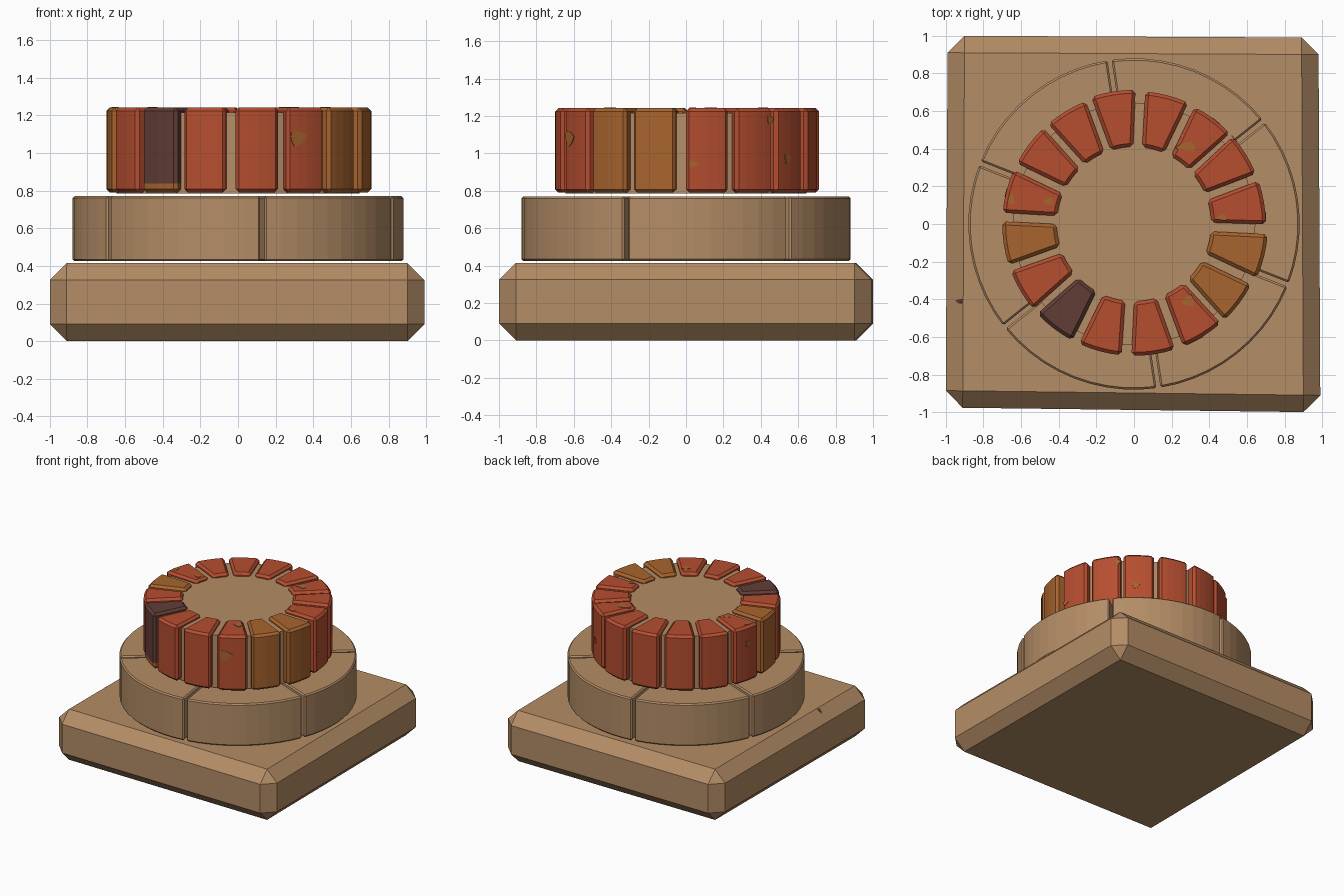
import bpy
import bmesh
from math import radians, degrees, sin, cos, asin, atan2
from mathutils import Matrix, Vector

cube = bpy.data.objects.get("Cube")
if cube:
    bpy.data.objects.remove(cube, do_unlink=True)


def linear(v):
    v /= 255
    return v / 12.92 if v <= 0.04045 else ((v + 0.055) / 1.055) ** 2.4


def material(name, r, g, b):
    col = (linear(r), linear(g), linear(b), 1)
    m = bpy.data.materials.new(name)
    m.use_nodes = True
    m.diffuse_color = col
    m.node_tree.nodes["Principled BSDF"].inputs["Base Color"].default_value = col
    return m


STONE = material("sandstone", 180, 141, 102)
RED = material("red brick", 182, 78, 48)
ORANGE = material("orange brick", 168, 100, 46)
DARK = material("dark brick", 98, 61, 55)


def finish(bm, name, *mats):
    bmesh.ops.recalc_face_normals(bm, faces=bm.faces[:])
    me = bpy.data.meshes.new(name)
    bm.to_mesh(me)
    bm.free()
    for m in mats:
        me.materials.append(m)
    ob = bpy.data.objects.new(name, me)
    bpy.context.collection.objects.link(ob)
    return ob


def prism(outline, z0, z1, bevel):
    """Extrude a plan outline upwards and chamfer its sharp edges."""
    bm = bmesh.new()
    face = bm.faces.new([bm.verts.new((x, y, z0)) for x, y in outline])
    top = bmesh.ops.extrude_face_region(bm, geom=[face])["geom"]
    for v in top:
        if isinstance(v, bmesh.types.BMVert):
            v.co.z = z1
    bmesh.ops.recalc_face_normals(bm, faces=bm.faces[:])
    sharp = [e for e in bm.edges if e.calc_face_angle(0) > radians(30)]
    bmesh.ops.bevel(bm, geom=sharp, offset=bevel, segments=1,
                    profile=0.5, affect='EDGES')
    return bm


def wedge(mid, span, r0, r1, gap, segs):
    """Plan outline of a ring block, with parallel-sided gaps to its neighbours."""
    pts = []
    for r, way in ((r1, 1), (r0, -1)):
        half = radians(span / 2) - asin(gap / 2 / r)
        for i in range(segs + 1):
            a = radians(mid) + way * half * (2 * i / segs - 1)
            pts.append((r * cos(a), r * sin(a)))
    return pts


# Slightly uneven chamfered base slab
slab = [(-1, -0.975), (0.99, -1), (0.98, 0.99), (-0.99, 1)]
finish(prism(slab, 0, 0.415, 0.09), "base_slab", STONE)

# Ring of six stone blocks
for k in range(6):
    plan = wedge(68.5 - 60 * k, 60, 0.45, 0.88, 0.022, 10)
    finish(prism(plan, 0.425, 0.77, 0.01), f"ring_block_{k + 1}", STONE)

# Mortar drum behind the bricks
bm = bmesh.new()
bmesh.ops.create_cone(bm, cap_ends=True, segments=48, radius1=0.645, radius2=0.645,
                      depth=0.43, matrix=Matrix.Translation((0, 0, 1.0)))
finish(bm, "mortar_drum", STONE)

# Crown of sixteen bricks
angles = [99, 75.5, 53, 32, 9.5, -14, -37, -58.5, -81.5, -105, -127.5,
          -149.5, -171.5, -194.5, -217, -239]
outer = {0: 0.712, 5: 0.712, 1: 0.706}
tone = {5: ORANGE, 6: ORANGE, 12: ORANGE, 10: DARK}
for k, a in enumerate(angles):
    plan = wedge(a, 22.5, 0.41, outer.get(k, 0.7), 0.04, 4)
    bm = prism(plan, 0.79, 1.242, 0.018)
    mats = [tone.get(k, RED)]
    if mats[0] == DARK:
        # Worn orange strip along the foot
        cut = bmesh.ops.bisect_plane(bm, geom=bm.verts[:] + bm.edges[:] + bm.faces[:],
                                     plane_co=(0, 0, 0.838), plane_no=(0, 0, 1))
        mats.append(ORANGE)
        for f in bm.faces:
            f.material_index = int(f.calc_center_median().z < 0.838)
    finish(bm, f"brick_{k + 1}", *mats)


def patch(name, mat, pos, normal, w, h):
    """Thin irregular stain lying on a surface."""
    bm = bmesh.new()
    rot = Vector(normal).to_track_quat('Z', 'Y').to_matrix().to_4x4()
    bmesh.ops.create_cone(bm, cap_ends=True, segments=9, radius1=1, radius2=1, depth=0.006)
    for v in bm.verts:
        wob = 0.85 + 0.2 * sin(3 * atan2(v.co.y, v.co.x) + 1)
        v.co.x *= w / 2 * wob
        v.co.y *= h / 2 * wob
    bm.transform(Matrix.Translation(pos) @ rot)
    finish(bm, name, mat)


# Stains on the outer brick faces: angle, height, width, height of stain
sides = [(-63, 1.08, 0.11, 0.1), (3, 0.945, 0.06, 0.04), (40, 1.18, 0.05, 0.05),
         (-194, 1.1, 0.05, 0.06), (51, 0.97, 0.06, 0.06)]
for i, (a, z, w, h) in enumerate(sides):
    n = Vector((cos(radians(a)), sin(radians(a)), 0))
    patch(f"side_stain_{i + 1}", ORANGE, n * 0.699 + Vector((0, 0, z)), n, w, h)

# Stains on the brick tops
tops = [(0.28, 0.41, 0.12, 0.06), (0.29, -0.41, 0.08, 0.07),
        (-0.45, 0.12, 0.06, 0.05), (-0.65, 0.13, 0.04, 0.07), (0.47, 0.035, 0.06, 0.04)]
for i, (x, y, w, h) in enumerate(tops):
    patch(f"top_stain_{i + 1}", ORANGE, (x, y, 1.242), (0, 0, 1), w, h)

# Small dark mark on the slab's left-hand chamfer
patch("slab_mark", DARK, (-0.925, -0.41, 0.395), (-1, 0, 1), 0.03, 0.06)
